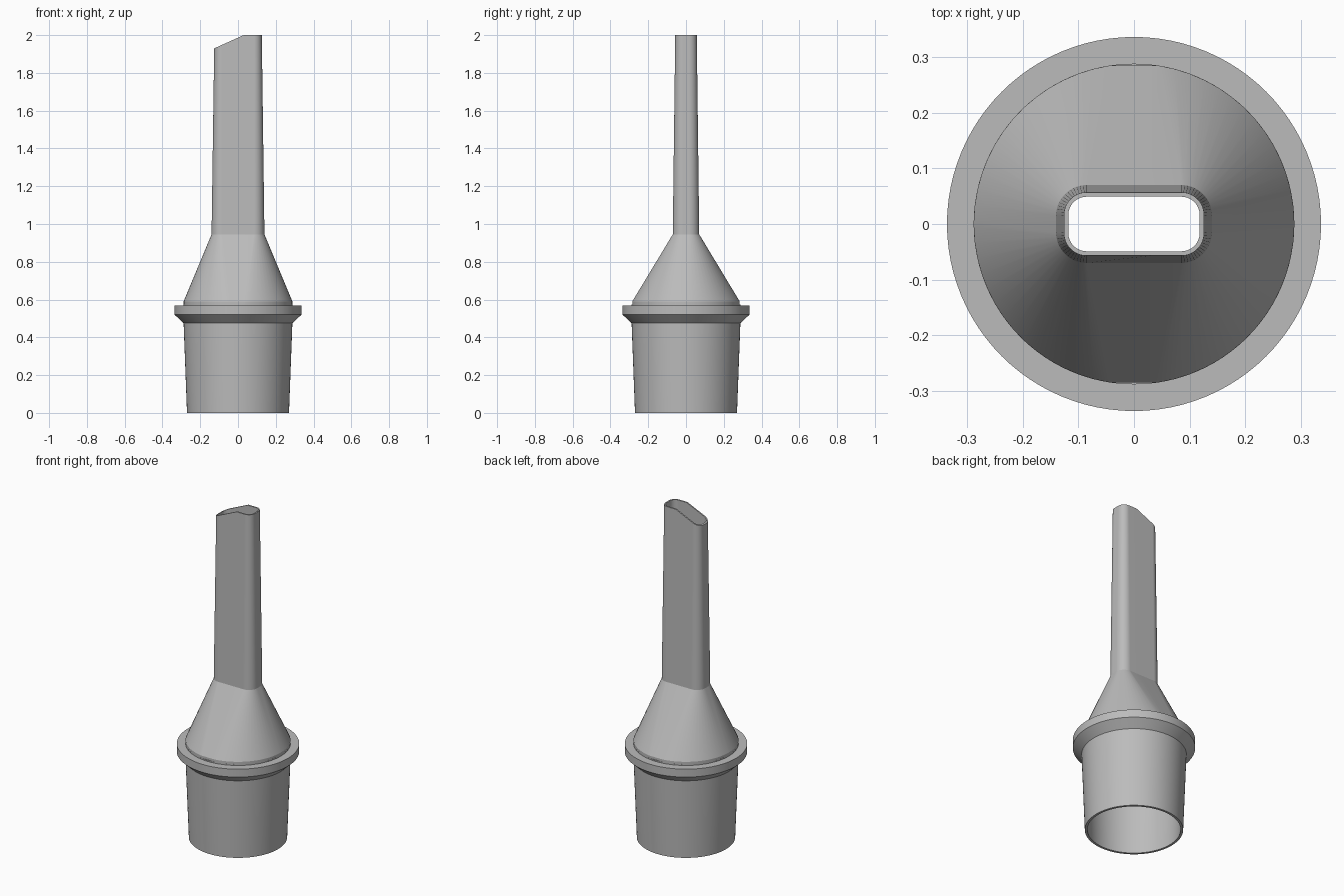
import bpy, bmesh, math

cube = bpy.data.objects.get("Cube")
if cube:
    bpy.data.objects.remove(cube, do_unlink=True)

grey = bpy.data.materials.new("plain grey")
grey.use_nodes = True
grey.diffuse_color = (0.5, 0.5, 0.5, 1)
grey.node_tree.nodes["Principled BSDF"].inputs["Base Color"].default_value = (0.5, 0.5, 0.5, 1)

STEPS = 14          # segments in each corner arc
CUT_X = 0.03        # where the slanted tip begins


def build_shell(name, rings):
    """Join a closed loop of rings into a hollow shell."""
    bm = bmesh.new()
    loops = [[bm.verts.new(p) for p in ring] for ring in rings]
    for a, b in zip(loops, loops[1:] + loops[:1]):
        for i in range(len(a)):
            j = (i + 1) % len(a)
            bm.faces.new((a[i], a[j], b[j], b[i]))
    bmesh.ops.recalc_face_normals(bm, faces=bm.faces)
    mesh = bpy.data.meshes.new(name)
    bm.to_mesh(mesh)
    bm.free()
    mesh.materials.append(grey)
    obj = bpy.data.objects.new(name, mesh)
    bpy.context.collection.objects.link(obj)
    bpy.ops.object.select_all(action='DESELECT')
    obj.select_set(True)
    bpy.context.view_layer.objects.active = obj
    bpy.ops.object.shade_smooth_by_angle(angle=math.radians(20))
    mod = obj.modifiers.new("flat face shading", 'WEIGHTED_NORMAL')
    mod.keep_sharp = True
    return obj


def circle(radius, z, count=96):
    return [(radius * math.cos(math.tau * i / count),
             radius * math.sin(math.tau * i / count), z) for i in range(count)]


def section(dx, dy, radius, height, flat=0.0, side=0.0):
    """Rounded rectangle; flat and side trim the arcs to leave chords."""
    arc = []
    for i in range(STEPS + 1):
        t = math.radians(side + (90 - flat - side) * i / STEPS)
        arc.append((dx + radius * math.cos(t), dy + radius * math.sin(t)))
    edge = [(CUT_X, arc[-1][1])]
    back = arc + edge + [(-x, y) for x, y in reversed(arc)]
    front = [(x, -y) for x, y in reversed(back)]
    return [(x, y, height(x)) for x, y in back + front]


def level(z):
    return lambda x: z


def tip(x):
    return 2.0 - max(0.0, CUT_X - x) * 0.45


# Tapered socket with a flared collar
profile = [(0.27, 0), (0.288, 0.475), (0.336, 0.52), (0.336, 0.568),
           (0.288, 0.568), (0.288, 0.575), (0.275, 0.575),
           (0.272, 0.475), (0.256, 0)]
build_shell("socket_and_collar", [circle(r, z) for r, z in profile])

# Round-to-flat transition and long nozzle, with matching inner walls
build_shell("nozzle", [
    section(0, 0, 0.288, level(0.575), 9, 1),
    section(0, 0, 0.288, level(0.59), 9, 1),
    section(0.085, 0.015, 0.055, level(0.945)),
    section(0.085, 0.016, 0.041, tip),
    section(0.085, 0.016, 0.033, tip),
    section(0.085, 0.015, 0.045, level(0.94)),
    section(0, 0, 0.275, level(0.585), 9, 1),
    section(0, 0, 0.275, level(0.575), 9, 1),
])
